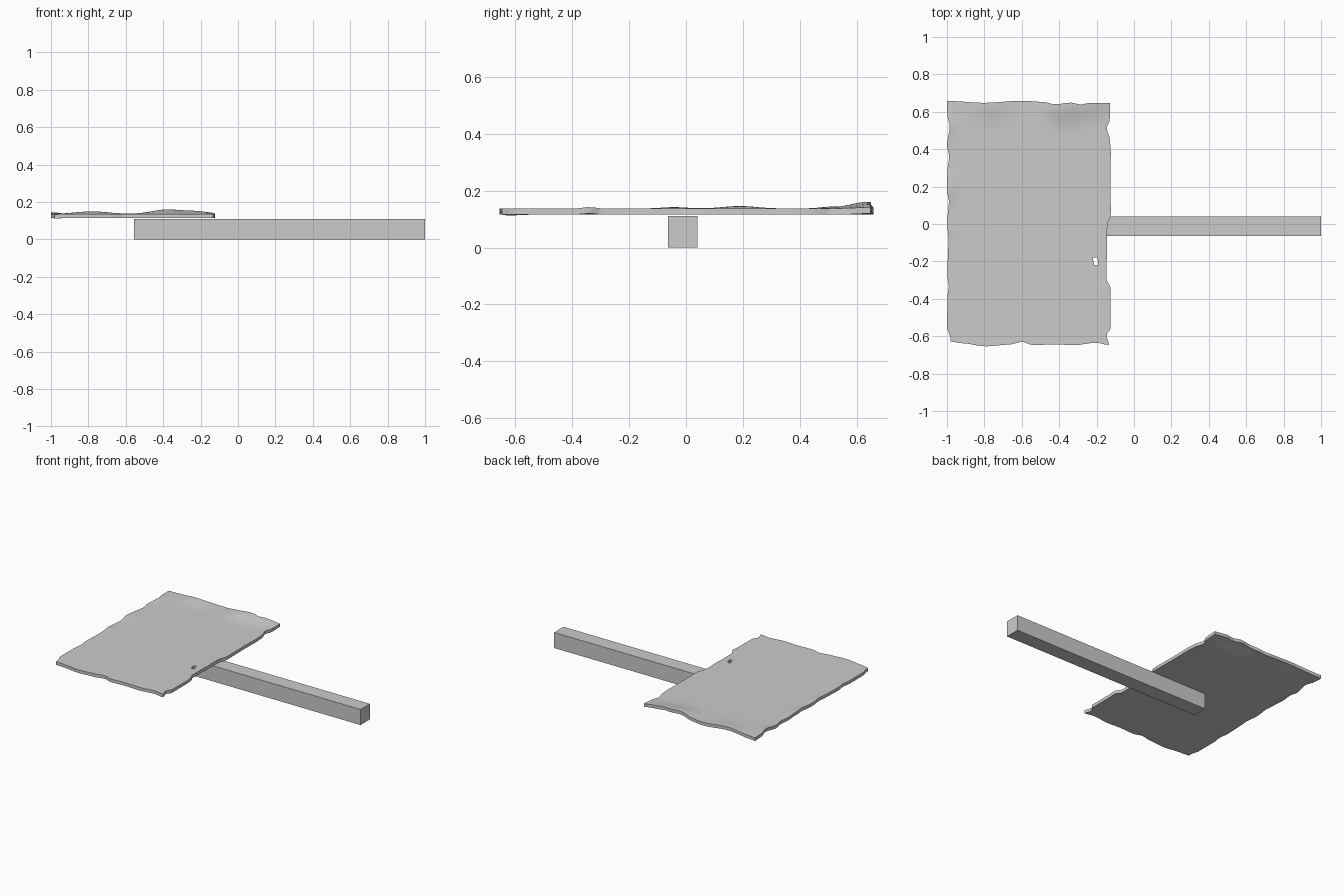
import bpy, bmesh, math

if "Cube" in bpy.data.objects:
    bpy.data.objects.remove(bpy.data.objects["Cube"])

# wooden post lying along x
bpy.ops.mesh.primitive_cube_add(size=1, location=(0.2225, -0.011, 0.055))
post = bpy.context.object
post.name = "post"
post.scale = (1.555, 0.104, 0.11)
bpy.ops.object.transform_apply(location=False, rotation=False, scale=True)


def interp(pts, t):
    # piecewise smooth interpolation through edge profile points
    if t <= pts[0][0]:
        return pts[0][1]
    for (a, va), (b, vb) in zip(pts, pts[1:]):
        if t <= b:
            s = (t - a) / (b - a)
            s = s * s * (3 - 2 * s)
            return va + (vb - va) * s
    return pts[-1][1]


# worn outlines of the four board edges
RIGHT = [(-0.65, -0.133), (-0.60, -0.148), (-0.56, -0.125), (-0.34, -0.125), (-0.30, -0.146),
         (-0.20, -0.146), (-0.13, -0.143), (-0.06, -0.146), (0.0, -0.142), (0.05, -0.124),
         (0.28, -0.126), (0.38, -0.124), (0.45, -0.128), (0.52, -0.146), (0.56, -0.130),
         (0.60, -0.127), (0.65, -0.127)]
LEFT = [(-0.63, -0.982), (-0.57, -0.999), (-0.40, -0.998), (-0.34, -0.99), (-0.28, -0.998),
        (-0.08, -0.992), (0.0, -0.999), (0.12, -0.99), (0.18, -1.0), (0.28, -0.998),
        (0.36, -0.988), (0.42, -1.0), (0.52, -0.985), (0.58, -0.998), (0.65, -1.0)]
BACK = [(-1, 0.658), (-0.8, 0.648), (-0.6, 0.659), (-0.49, 0.653), (-0.42, 0.640),
        (-0.34, 0.649), (-0.28, 0.638), (-0.24, 0.648), (-0.13, 0.648)]
FRONT = [(-1, -0.628), (-0.93, -0.638), (-0.80, -0.654), (-0.67, -0.645), (-0.60, -0.630),
         (-0.54, -0.648), (-0.42, -0.643), (-0.32, -0.648), (-0.20, -0.635), (-0.13, -0.646)]

# lifted, warped spots: x, y, radius x, radius y, height
BUMPS = [(-0.38, 0.64, 0.11, 0.09, 0.023), (-0.22, 0.66, 0.09, 0.08, 0.013),
         (-0.78, 0.65, 0.12, 0.09, 0.013), (-0.99, 0.52, 0.04, 0.06, 0.007),
         (-0.99, 0.19, 0.04, 0.08, 0.009), (-0.99, -0.04, 0.03, 0.06, 0.005),
         (-1.0, -0.62, 0.06, 0.03, -0.004), (-0.13, -0.34, 0.02, 0.03, 0.005)]


def lift(x, y):
    return sum(h * math.exp(-((x - cx) / rx) ** 2 - ((y - cy) / ry) ** 2)
               for cx, cy, rx, ry, h in BUMPS)


# board: warped sheet with a small hole, extruded to a slab
NX, NY = 34, 64
bm = bmesh.new()
rows = []
for j in range(NY + 1):
    v = j / NY
    y0 = -0.65 + 1.305 * v
    row = []
    for i in range(NX + 1):
        u = i / NX
        x0 = -1 + 0.873 * u
        # edge wear fades quickly towards the middle
        x = x0 + (interp(LEFT, y0) + 1) * (1 - u) ** 4 + (interp(RIGHT, y0) + 0.127) * u ** 4
        y = y0 + (interp(FRONT, x0) + 0.65) * (1 - v) ** 4 + (interp(BACK, x0) - 0.655) * v ** 4
        row.append(bm.verts.new((x, y, 0.115 + lift(x, y))))
    rows.append(row)
for j in range(NY):
    for i in range(NX):
        if i == 31 and j in (21, 22):
            continue
        bm.faces.new((rows[j][i], rows[j][i + 1], rows[j + 1][i + 1], rows[j + 1][i]))
# skew the hole slightly
for i in (31, 32):
    rows[21][i].co.x += 0.004
    rows[23][i].co.x -= 0.004
res = bmesh.ops.extrude_face_region(bm, geom=bm.faces[:], use_keep_orig=True)
for v in res["geom"]:
    if isinstance(v, bmesh.types.BMVert):
        v.co.z += 0.022
bmesh.ops.recalc_face_normals(bm, faces=bm.faces[:])
mesh = bpy.data.meshes.new("board")
bm.to_mesh(mesh)
bm.free()
board = bpy.data.objects.new("board", mesh)
bpy.context.collection.objects.link(board)

# smooth the warps, keep the rim sharp
bpy.ops.object.select_all(action='DESELECT')
board.select_set(True)
bpy.context.view_layer.objects.active = board
bpy.ops.object.shade_smooth_by_angle(angle=math.radians(35))
